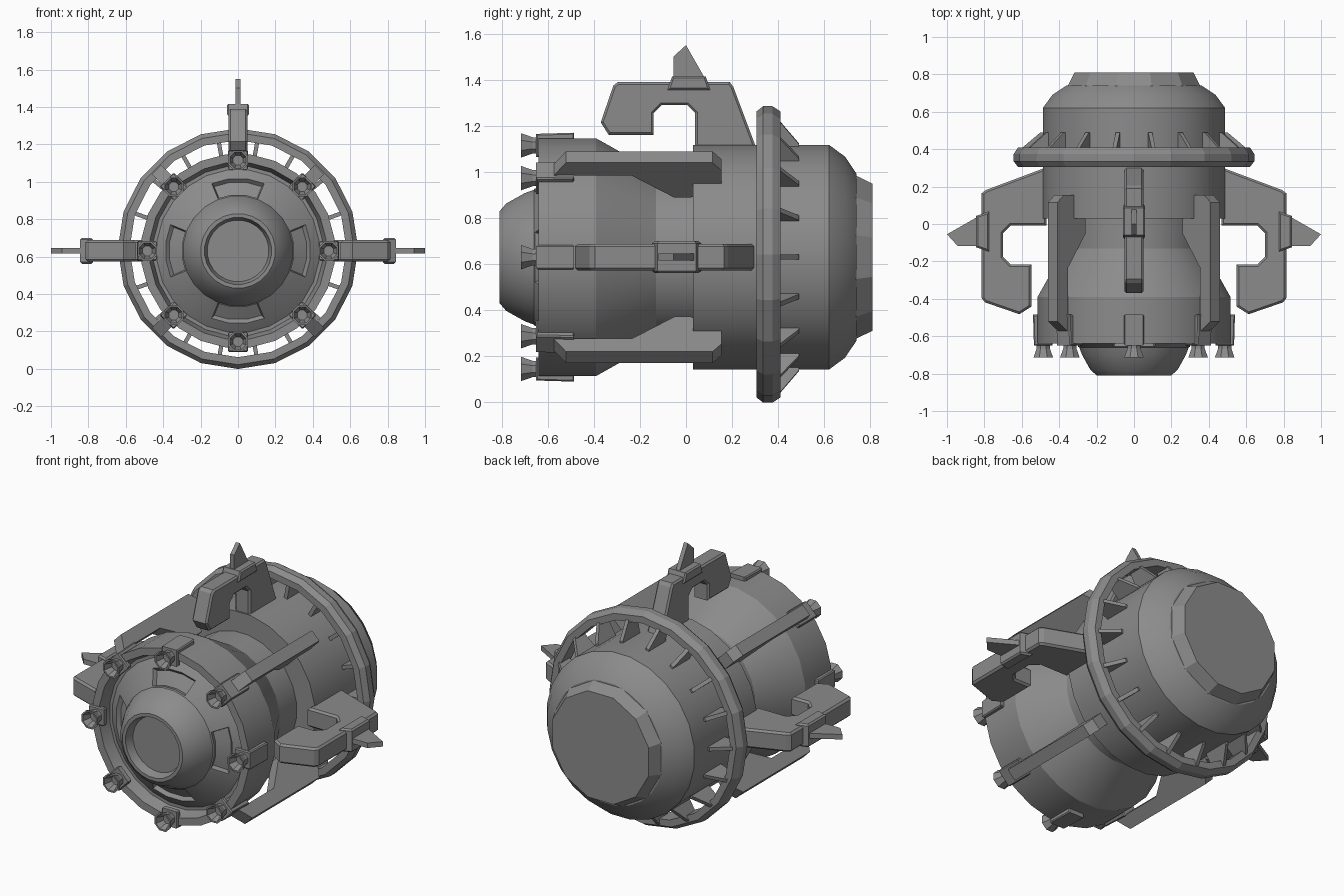
import bpy, bmesh
from math import sin, cos, pi, radians
from mathutils import Matrix, Vector

if "Cube" in bpy.data.objects:
    bpy.data.objects.remove(bpy.data.objects["Cube"], do_unlink=True)

AXIS_Z = 0.63  # height of the long axis of the hull

grey = bpy.data.materials.new("hull_grey")
grey.use_nodes = True
GREY = (0.26, 0.26, 0.26, 1)
grey.diffuse_color = GREY
grey.node_tree.nodes["Principled BSDF"].inputs["Base Color"].default_value = GREY


def finish(name, bm, angle=0, smooth=False, centre=AXIS_Z):
    """Turn bm about the hull axis, lift it into place and make an object."""
    bmesh.ops.recalc_face_normals(bm, faces=bm.faces)
    turn = Matrix.Translation((0, 0, centre)) @ Matrix.Rotation(radians(angle), 4, 'Y')
    bm.transform(turn)
    mesh = bpy.data.meshes.new(name)
    bm.to_mesh(mesh)
    bm.free()
    mesh.materials.append(grey)
    obj = bpy.data.objects.new(name, mesh)
    bpy.context.collection.objects.link(obj)
    if smooth:
        bpy.ops.object.select_all(action='DESELECT')
        obj.select_set(True)
        bpy.context.view_layer.objects.active = obj
        bpy.ops.object.shade_smooth_by_angle(angle=radians(25))
    return obj


def lathe(profile, sides, phase=0.0, offset=0.0, closed=False):
    """Spin (y, radius) points around y; open profiles get end caps."""
    bm = bmesh.new()
    rings = []
    for y, r in profile:
        angles = [2 * pi * (i + phase) / sides for i in range(sides)]
        rings.append([bm.verts.new((r * sin(a), y, offset + r * cos(a))) for a in angles])
    pairs = list(zip(rings, rings[1:]))
    if closed:
        pairs.append((rings[-1], rings[0]))
    else:
        bm.faces.new(rings[0])
        bm.faces.new(rings[-1])
    for a, b in pairs:
        for i in range(sides):
            j = (i + 1) % sides
            bm.faces.new((a[i], a[j], b[j], b[i]))
    return bm


def slab(outline, half, bevel=0.0):
    """Extrude a (y, radius) outline to a plate of the given half thickness."""
    bm = bmesh.new()
    face = bm.faces.new([bm.verts.new((-half, y, r)) for y, r in outline])
    out = bmesh.ops.extrude_face_region(bm, geom=[face])
    moved = [v for v in out["geom"] if isinstance(v, bmesh.types.BMVert)]
    bmesh.ops.translate(bm, verts=moved, vec=(2 * half, 0, 0))
    if bevel:
        rim = [e for e in bm.edges if abs(e.verts[0].co.x - e.verts[1].co.x) < 1e-6]
        bmesh.ops.bevel(bm, geom=rim, offset=bevel, segments=1, affect='EDGES')
    return bm


# Rear hull, waist and bulging front hull
finish("rear_hull", lathe([(0.03, 0.34), (0.03, 0.492), (0.62, 0.492), (0.69, 0.44),
                           (0.74, 0.365), (0.74, 0.3)], 24, 0.5), smooth=True)
finish("rear_cap", lathe([(0.68, 0.37), (0.74, 0.365), (0.81, 0.33)], 12, 0.5))
finish("front_hull", lathe([(0.06, 0.37), (-0.13, 0.37), (-0.2, 0.41), (-0.31, 0.475),
                            (-0.39, 0.52), (-0.64, 0.52), (-0.64, 0.475), (-0.57, 0.455)],
                           24, 0.5), smooth=True)

# Nose cone with four sunken panels and a porthole
nose = lathe([(-0.5, 0.46), (-0.56, 0.45), (-0.6, 0.395), (-0.66, 0.295), (-0.7, 0.28),
              (-0.78, 0.235), (-0.81, 0.2), (-0.81, 0.18), (-0.76, 0.165)], 24, 0.5)
nose.normal_update()
bmesh.ops.recalc_face_normals(nose, faces=nose.faces)
band = [f for f in nose.faces if -0.64 < f.calc_center_median().y < -0.62]
for quarter in range(4):
    aim = Vector((sin(quarter * pi / 2), 0, cos(quarter * pi / 2)))
    panel = []
    for f in band:
        c = f.calc_center_median()
        c.y = 0
        if c.normalized().dot(aim) > cos(radians(20)):
            panel.append(f)
    bmesh.ops.inset_region(nose, faces=panel, thickness=0.008, depth=0, use_even_offset=True)
    bmesh.ops.inset_region(nose, faces=panel, thickness=0.008, depth=-0.025, use_even_offset=True)
finish("nose_cone", nose, smooth=True)

# Large ring held by gusset fins
finish("ring", lathe([(0.305, 0.58), (0.305, 0.62), (0.335, 0.643), (0.375, 0.643),
                      (0.41, 0.62), (0.41, 0.58)], 20, closed=True), centre=0.642)
for i in range(18):
    fin = slab([(0.33, 0.47), (0.33, 0.595), (0.41, 0.595), (0.49, 0.5), (0.49, 0.47)], 0.011)
    finish("ring_fin", fin, 10 + 20 * i)

# Eight thrusters on brackets around the front rim
for i in range(8):
    finish("thruster_bracket", slab([(-0.65, 0.435), (-0.65, 0.535), (-0.485, 0.54),
                                     (-0.485, 0.5), (-0.62, 0.5), (-0.62, 0.435)],
                                    0.053, 0.006), 45 * i)
    finish("thruster_nozzle", lathe([(-0.63, 0.038), (-0.665, 0.038), (-0.715, 0.057),
                                     (-0.715, 0.047), (-0.668, 0.028)], 8, 0.5, 0.485), 45 * i)

# Four diagonal braces joining the hulls
BRACE = [(-0.575, 0.535), (-0.52, 0.615), (0.115, 0.615), (0.155, 0.565), (0.155, 0.48),
         (0.02, 0.4), (-0.05, 0.4), (-0.235, 0.535)]
for i in range(4):
    finish("diagonal_brace", slab(BRACE, 0.035), 45 + 90 * i)

# Hooked arms with clamp and spike; the side pair is larger
ARM = [(0.31, 0.46), (0.295, 0.5), (0.205, 0.74), (0.19, 0.76), (-0.295, 0.76), (-0.315, 0.745),
       (-0.37, 0.585), (-0.335, 0.53), (-0.14, 0.53), (-0.14, 0.625), (-0.105, 0.66),
       (0.005, 0.66), (0.04, 0.625), (0.04, 0.46)]
CLAMP = [(-0.08, 0.725), (-0.06, 0.785), (0.085, 0.785), (0.105, 0.725)]
SPIKE = [(-0.055, 0.75), (-0.055, 0.87), (0.0, 0.92), (0.08, 0.78), (0.08, 0.75)]


def arm(label, angle, scale, dy, dr):
    for part, outline, half, bevel in (("arm", ARM, 0.05, 0.01), ("clamp", CLAMP, 0.06, 0.008),
                                       ("spike", SPIKE, 0.013, 0)):
        bm = slab(outline, half, bevel)
        bm.transform(Matrix.Translation((0, dy, dr)) @ Matrix.Scale(scale, 4))
        finish(label + "_" + part, bm, angle)


arm("top", 0, 1.0, 0, 0)
for side, angle in (("left", 90), ("right", -90)):
    arm(side, angle, 1.155, -0.055, -0.063)
